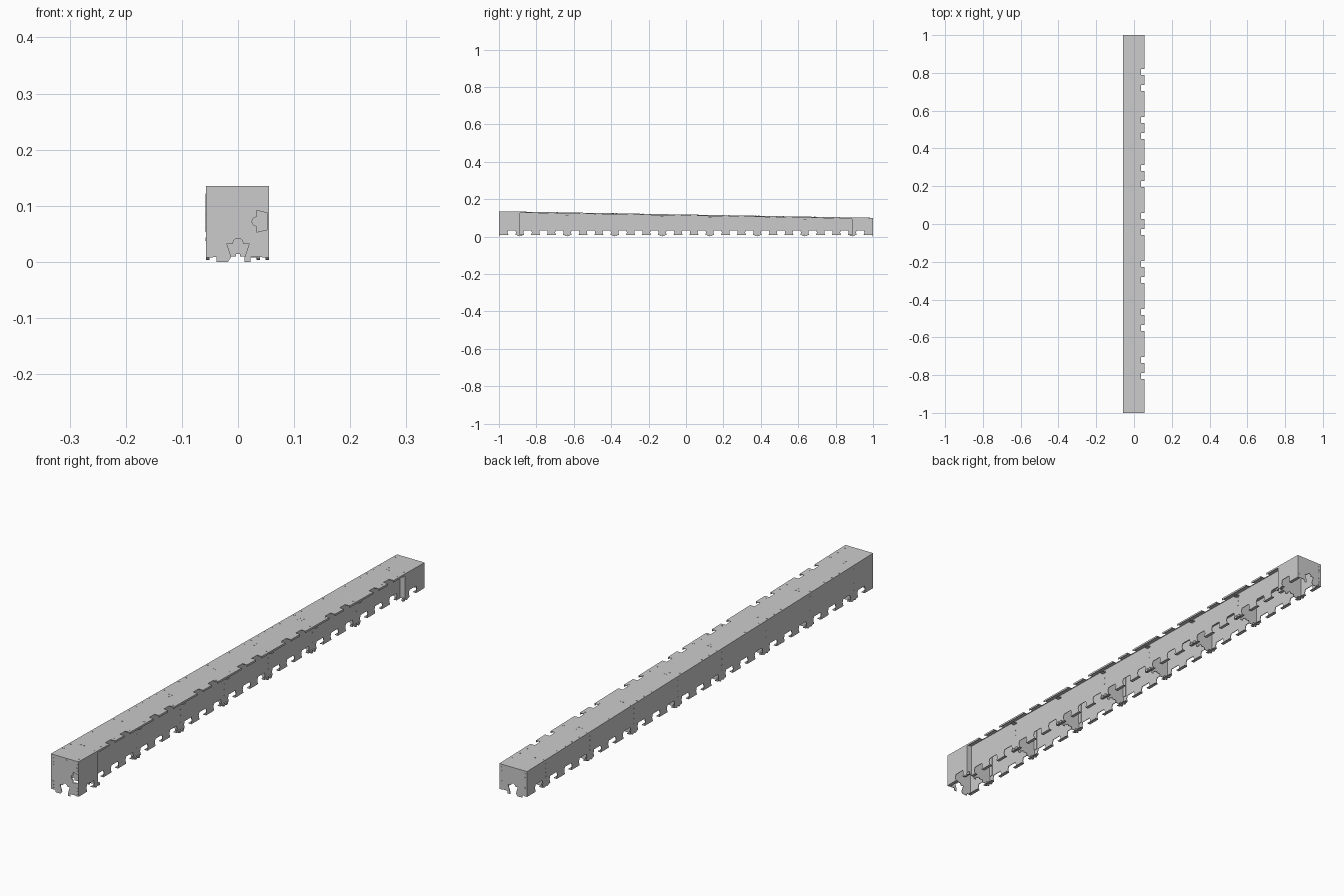
import bpy, bmesh, math
from mathutils import Vector, Matrix

if "Cube" in bpy.data.objects:
    bpy.data.objects.remove(bpy.data.objects["Cube"])

T = 0.0022                 # sheet thickness
XL, XR, XW = -0.057, 0.055, 0.035   # left wall, right edge, recessed right wall
BAY = 0.254
BULK = [(i - 3.5) * BAY for i in range(8)]
Z0 = 0.010


def top(y):
    return 0.118 - 0.0175 * y


def finish(name, bm):
    bmesh.ops.recalc_face_normals(bm, faces=bm.faces[:])
    me = bpy.data.meshes.new(name)
    bm.to_mesh(me)
    bm.free()
    ob = bpy.data.objects.new(name, me)
    bpy.context.collection.objects.link(ob)
    return ob


def plate(name, pts, place, offset):
    """Flat outline placed in space and extruded by an offset vector."""
    bm = bmesh.new()
    f = bm.faces.new([bm.verts.new(place(*p)) for p in pts])
    r = bmesh.ops.extrude_face_region(bm, geom=[f])
    vs = [v for v in r['geom'] if isinstance(v, bmesh.types.BMVert)]
    bmesh.ops.translate(bm, verts=vs, vec=Vector(offset))
    return finish(name, bm)


def add_box(bm, x0, x1, y0, y1, z0, z1):
    m = Matrix.Translation(((x0+x1)/2, (y0+y1)/2, (z0+z1)/2)) @ Matrix.Diagonal((x1-x0, y1-y0, z1-z0, 1))
    bmesh.ops.create_cube(bm, size=1, matrix=m)


def add_disc(bm, pos, axis, r, h):
    q = Vector(axis).to_track_quat('Z', 'Y').to_matrix().to_4x4()
    bmesh.ops.create_cone(bm, cap_ends=True, segments=10, radius1=r, radius2=r, depth=h,
                          matrix=Matrix.Translation(pos) @ q)


# bottom notch centres: three per bay
P = BAY / 3
NOTCH = [(i - 11) * P for i in range(23)]


def wall(name, x, y0, y1, inward):
    """Side wall with a notched lower edge and turned-in bottom flanges."""
    cs = [c for c in NOTCH if y0 < c - 0.025 and c + 0.025 < y1]
    pts = [(y0, Z0)]
    for c in cs:
        pts += [(c-0.019, Z0), (c-0.023, Z0+0.012), (c-0.019, 0.034),
                (c+0.019, 0.034), (c+0.023, Z0+0.012), (c+0.019, Z0)]
    pts += [(y1, Z0), (y1, top(y1)), (y0, top(y0))]
    plate(name, pts, lambda y, z: (x, y, z), (inward * T, 0, 0))
    bm = bmesh.new()
    edges = [y0] + [e for c in cs for e in (c-0.019, c+0.019)] + [y1]
    for a, b in zip(edges[::2], edges[1::2]):
        add_box(bm, min(x, x+inward*0.012), max(x, x+inward*0.012), a, b, Z0-T, Z0)
    finish(name + "_flange", bm)


wall("left_wall", XL, -1, 1, 1)
wall("right_wall", XW, BULK[0], BULK[-1], -1)
wall("right_front_wall", XR, -1, BULK[0], -1)
wall("right_back_wall", XR, BULK[-1], 1, -1)

# top plate with paired notches along the right lip
lip = [(XR, -1)]
slots = sorted((b * BAY + s * P / 2) for b in range(-3, 4) for s in (-1, 1))
for c in slots:
    lip += [(XR, c-0.016), (XW+0.002, c-0.016), (XW+0.002, c+0.016), (XR, c+0.016)]
lip += [(XR, 1), (XL, 1), (XL, -1)]
plate("top_plate", lip, lambda x, y: (x, y, top(y)), (0, 0, -T))

# turned-down edge of the right lip
edges = [BULK[0]] + [e for c in slots for e in (c-0.016, c+0.016)] + [BULK[-1]]
for a, b in zip(edges[::2], edges[1::2]):
    plate("lip_edge", [(a, top(a)), (b, top(b)), (b, top(b)-0.007), (a, top(a)-0.007)],
          lambda y, z: (XR, y, z), (-T, 0, 0))


# end plates: trapezoid notch at the bottom with a round relief above it
def arc(cx, cz, r, a0, a1, n=6):
    return [(cx + r*math.cos(math.radians(a0+(a1-a0)*i/n)),
             cz + r*math.sin(math.radians(a0+(a1-a0)*i/n))) for i in range(n+1)]


def end_plate(name, y, d):
    b = Z0 - 0.001
    z = top(y)
    pts = [(XL, b), (-0.038, b), (-0.038, 0), (-0.018, 0), (-0.012, b), (-0.020, 0.033)]
    pts += arc(0, 0.033, 0.009, 180, 0)
    pts += [(0.020, 0.033), (0.012, b), (0.012, 0), (0.022, 0), (0.022, b), (XR, b)]
    if d > 0:   # side notch of the front plate
        pts += [(XR, 0.058), (0.033, 0.053), (0.033, 0.064)]
        pts += arc(0.033, 0.072, 0.008, 270, 90)[1:-1]
        pts += [(0.033, 0.080), (0.033, 0.092), (XR, 0.086)]
    pts += [(XR, z), (XL, z)]
    plate(name, pts, lambda x, zz: (x, y, zz), (0, d * T, 0))


end_plate("front_plate", -1, 1)
end_plate("back_plate", 1, -1)

# cross ribs with wall flanges and feet
for i, y in enumerate(BULK):
    xr = XR if i in (0, 7) else XW
    z = top(y) - T
    pts = [(XL+T, Z0), (-0.038, Z0), (-0.038, 0.001), (-0.018, 0.001), (-0.018, Z0), (-0.004, Z0),
           (-0.004, 0.014), (0.004, 0.014), (0.004, Z0), (0.012, Z0),
           (0.012, 0.001), (0.022, 0.001), (0.022, Z0), (xr, Z0), (xr, z), (XL+T, z)]
    plate("rib", pts, lambda x, zz: (x, y, zz), (0, T if y < 0 else -T, 0))
    bm = bmesh.new()
    s = 1 if y < 0 else -1
    ya, yb = sorted((y, y + s * 0.016))
    add_box(bm, XL+T, XL+2*T, ya, yb, 0.036, z - 0.004)
    add_box(bm, XW-2*T, XW-T, ya, yb, 0.036, z - 0.004)
    finish("rib_flange", bm)
    # hook pins below the walls and small tabs under the lip
    bm = bmesh.new()
    for e in (-0.008, 0.008):
        for x in (XL + 0.003, (XR if i in (0, 7) else XW + 0.004) - 0.003):
            add_disc(bm, (x, y+e, 0.009), (1, 0, 0), 0.006, 0.006)
    if 0 < i < 7:
        add_box(bm, XW, XR - 0.004, y-0.008, y+0.008, z-0.013, z-0.011)
        add_disc(bm, (XW, y, z-0.008), (1, 0, 0), 0.006, 0.004)
    finish("rib_hooks", bm)

# flush rivets on top, sides and ends
bm = bmesh.new()
n = 48
for i in range(n):
    y = -0.98 + 1.96 * i / (n - 1)
    add_disc(bm, (XL+0.008, y, top(y)), (0, 0, 1), 0.003, 0.001)
    if all(abs(y-c) > 0.022 for c in slots):
        add_disc(bm, (XW+0.008, y, top(y)), (0, 0, 1), 0.003, 0.001)
for y in BULK:
    for dx in (-0.018, -0.006):
        for dy in (-0.008, 0.008):
            add_disc(bm, (dx, y+dy, top(y)), (0, 0, 1), 0.003, 0.001)
    for k in range(4):
        z = 0.04 + (top(y) - 0.055) * k / 3
        add_disc(bm, (XL, y, z), (1, 0, 0), 0.003, 0.001)
        if abs(y) < 0.8:
            add_disc(bm, (XW, y, z), (1, 0, 0), 0.003, 0.001)
for y in (-1, 1):
    h = top(y)
    for x in (-0.048, 0.047):
        for z in (0.015, 0.026, 0.038, h-0.036, h-0.026, h-0.012):
            add_disc(bm, (x, y, z), (0, 1, 0), 0.003, 0.001)
    for x in (-0.02, 0.005):
        add_disc(bm, (x, y, h-0.008), (0, 1, 0), 0.003, 0.001)
finish("rivets", bm)
